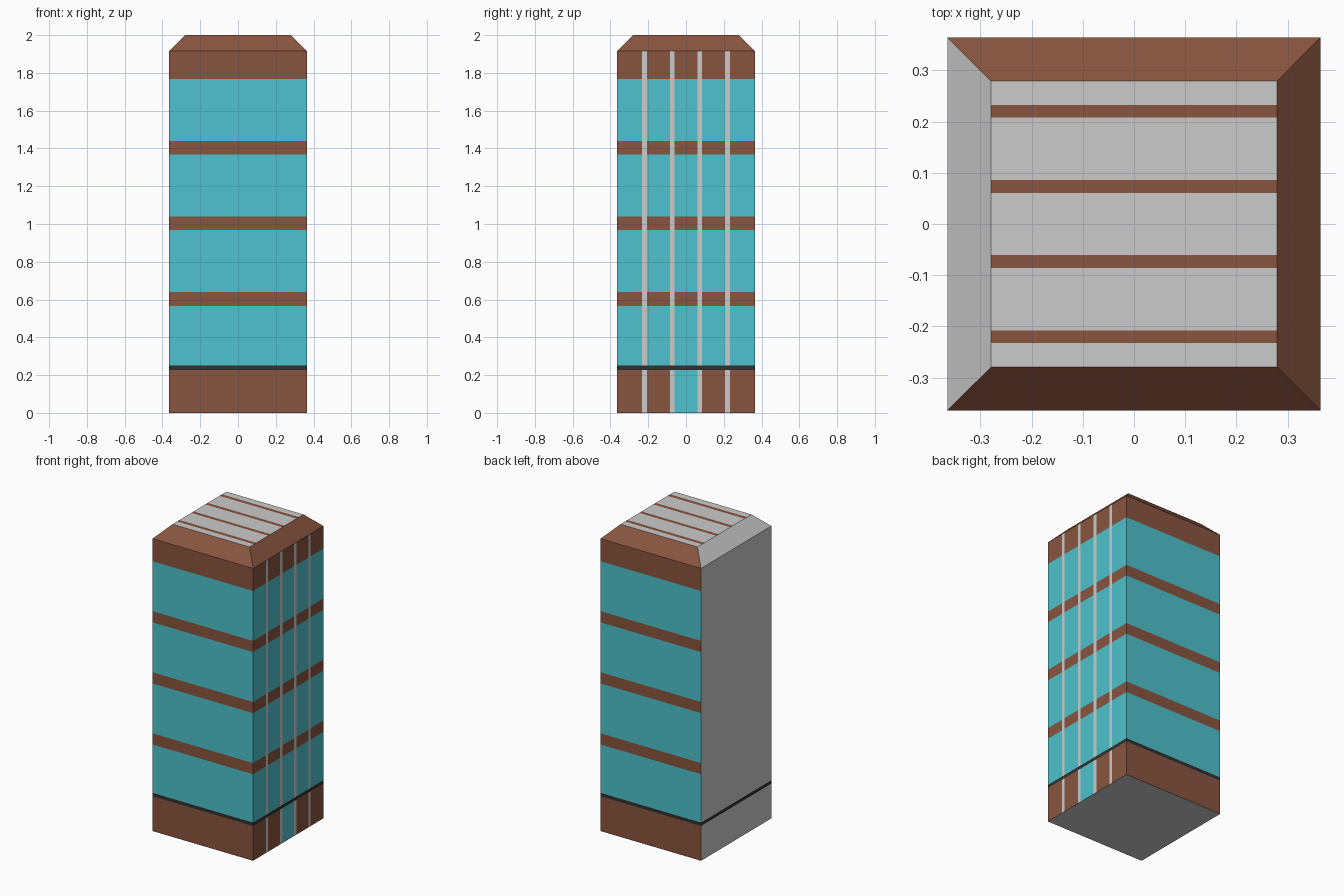
import bpy

if "Cube" in bpy.data.objects:
    bpy.data.objects.remove(bpy.data.objects["Cube"])

HALF, TOP = 0.364, 0.279          # half widths of the shaft and the roof deck
STRIPS = [-0.22, -0.073, 0.073, 0.22]
SW = 0.0125                       # half width of a strip


def material(name, rgb):
    m = bpy.data.materials.new(name)
    m.diffuse_color = (*rgb, 1)
    m.use_nodes = True
    m.node_tree.nodes["Principled BSDF"].inputs["Base Color"].default_value = m.diffuse_color
    return m


brick = material("brick", (0.25, 0.09, 0.05))
glass = material("glass", (0.075, 0.54, 0.61))
dark = material("dark_trim", (0.03, 0.03, 0.03))
SLOTS = [None, brick, glass, dark]
GREY, BRICK, GLASS, DARK = range(4)


def make(name, quads):
    """Object from (four corners, slot) pairs."""
    verts = [p for corners, _ in quads for p in corners]
    faces = [range(4 * i, 4 * i + 4) for i in range(len(quads))]
    mesh = bpy.data.meshes.new(name)
    mesh.from_pydata(verts, [], [tuple(f) for f in faces])
    for m in SLOTS:
        mesh.materials.append(m)
    for poly, (_, slot) in zip(mesh.polygons, quads):
        poly.material_index = slot
    obj = bpy.data.objects.new(name, mesh)
    bpy.context.collection.objects.link(obj)


def columns(half, fill, strip, centre=None):
    """Spans across a width, alternating fill and strip."""
    cuts = [-half] + [s + d for s in STRIPS for d in (-SW, SW)] + [half]
    slots = [strip if i % 2 else fill for i in range(9)]
    if centre is not None:
        slots[4] = centre
    return list(zip(cuts, cuts[1:], slots))


def turn(p, k):
    x, y, z = p
    for _ in range(k):
        x, y = -y, x
    return (x, y, z)


def band(name, z0, z1, slot, left=GREY, right=None, r1=HALF):
    """Four walls between two heights: front, right, back, left."""
    quads = []
    for k, s in enumerate((slot, slot, slot, left)):
        spans = right if k == 1 and right else [(-HALF, HALF, s)]
        for a, b, c in spans:
            t = r1 / HALF
            pts = [(a, -HALF, z0), (b, -HALF, z0), (b * t, -r1, z1), (a * t, -r1, z1)]
            quads.append(([turn(p, k) for p in pts], c))
    make(name, quads)


# Ground floor with the door on the right side, and the dark ledge above it
band("ground_floor", 0, 0.228, BRICK, right=columns(HALF, BRICK, GREY, GLASS))
band("ledge", 0.228, 0.25, DARK, left=DARK)

# Glazed storeys and the brick bands above them
z = 0.25
for i in range(4):
    sill = 0.567 + 0.4 * i
    head = 0.64 + 0.4 * i if i < 3 else 1.915
    band(f"windows_{i + 1}", z, sill, GLASS, right=columns(HALF, GLASS, GREY))
    band(f"brick_band_{i + 1}", sill, head, BRICK, right=columns(HALF, BRICK, GREY))
    z = head

# Sloped roof edge and striped flat deck
band("roof_slope", 1.915, 2, BRICK, r1=TOP)
make("roof_deck", [([(-TOP, a, 2), (TOP, a, 2), (TOP, b, 2), (-TOP, b, 2)], c)
                   for a, b, c in columns(TOP, GREY, BRICK)])

# Underside
make("floor_slab", [([(-HALF, HALF, 0), (HALF, HALF, 0), (HALF, -HALF, 0), (-HALF, -HALF, 0)], GREY)])
